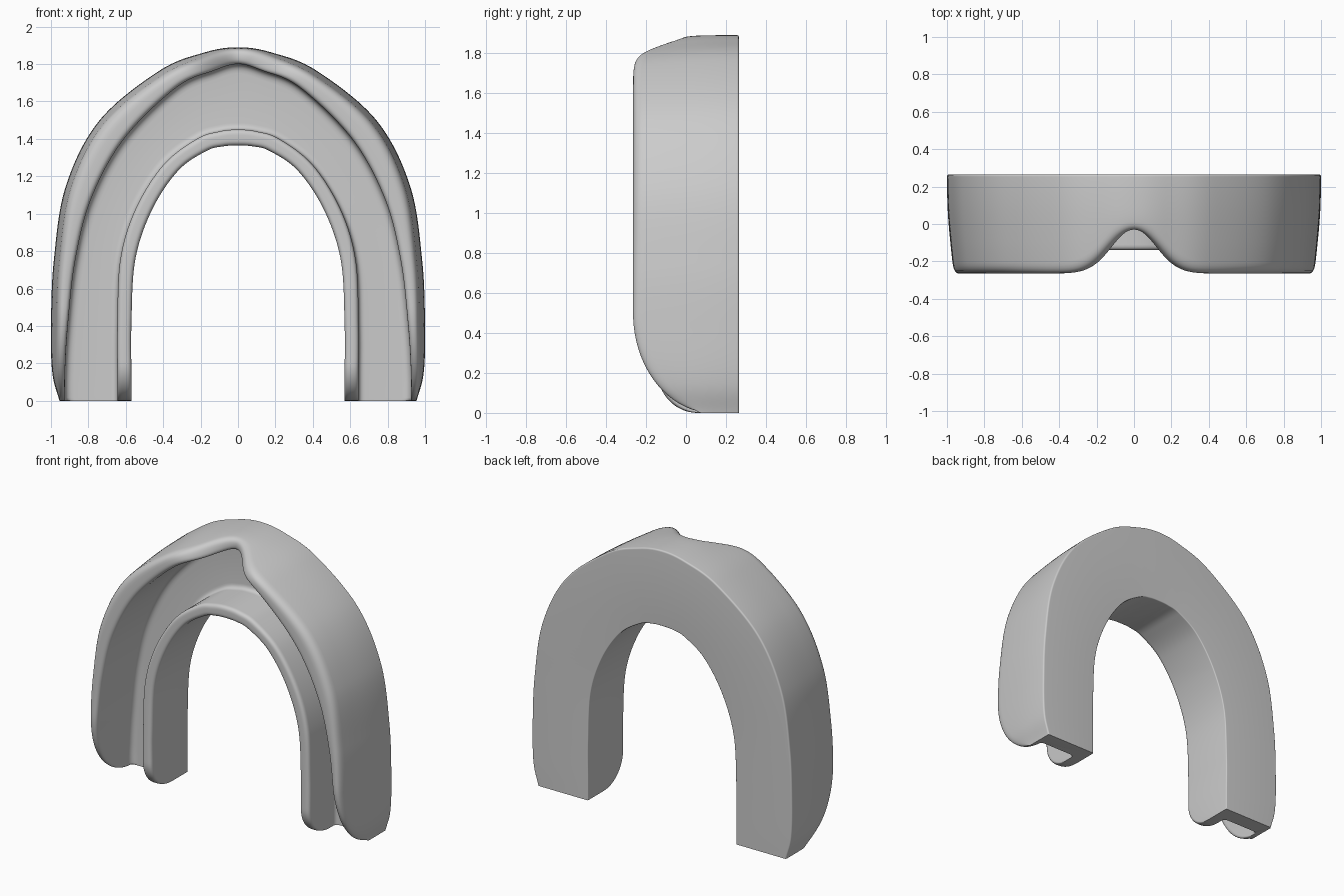
import bpy, bmesh, math
from mathutils import Vector

if "Cube" in bpy.data.objects:
    bpy.data.objects.remove(bpy.data.objects["Cube"])

# Half-arch guide curves in (x, z), from leg end to the crown
OUTER = [(.955, 0), (.993, .15), (1, .4), (.985, .75), (.92, 1.15),
         (.74, 1.5), (.42, 1.765), (.18, 1.862), (0, 1.89)]
CH_OUT = [(.925, 0), (.925, .15), (.91, .4), (.87, .75), (.785, 1.08),
          (.61, 1.4), (.33, 1.675), (.13, 1.765), (0, 1.80)]
CH_IN = [(.645, 0), (.645, .15), (.645, .4), (.63, .75), (.55, 1.02),
         (.40, 1.26), (.22, 1.40), (.1, 1.44), (0, 1.45)]
INNER = [(.57, 0), (.57, .15), (.57, .4), (.55, .75), (.46, 1.02),
         (.32, 1.23), (.17, 1.335), (.08, 1.36), (0, 1.365)]
BACK, FLOOR = .265, .155


def spline(pts, u):
    """Catmull-Rom, mirrored beyond the crown so the arch stays smooth."""
    p = [Vector(q) for q in pts]
    p = [2 * p[0] - p[1]] + p + [Vector((-p[-2].x, p[-2].y))]
    i = min(int(u), len(pts) - 2)
    t = u - i
    a, b, c, d = p[i:i + 4]
    return .5 * (2 * b + (c - a) * t + (2 * a - 5 * b + 4 * c - d) * t * t
                 + (3 * b - a - 3 * c + d) * t ** 3)


def end_drop(z, length, depth):
    """Elliptical fall of a wall towards the leg end."""
    k = max(0, min(1, 1 - z / length))
    return depth * (1 - math.sqrt(1 - k * k))


def fillet(corners, steps=6):
    ring, n = [], len(corners)
    for i, (p, r) in enumerate(corners):
        a, b = corners[i - 1][0] - p, corners[(i + 1) % n][0] - p
        ra, rb = min(r, a.length * .46), min(r, b.length * .46)
        s, e = p + a.normalized() * ra, p + b.normalized() * rb
        for j in range(steps + 1):
            t = j / steps
            ring.append(s * (1 - t) ** 2 + p * 2 * t * (1 - t) + e * t * t)
    return ring


def section(u):
    o, co, ci, i = (spline(g, u) for g in (OUTER, CH_OUT, CH_IN, INNER))
    z = max(o.y, 0)
    notch = .235 * math.exp(-(abs(co.x) / .155) ** 2)
    h_out = -.265 + notch + end_drop(z, .5, .4)
    h_in = -.14 + end_drop(z, .2, .2)
    across = (o - co).normalized()
    if u < 1:
        across = Vector((1, 0))
    lean = .035 * max(0, min(1, (.1 - h_out) / .36))

    def at(p, y):
        return Vector((p.x, y, p.y))
    return fillet([(at(i, BACK), .008), (at(i, h_in), .03),
                   (at(ci, h_in), .03), (at(ci, FLOOR), .035),
                   (at(co, FLOOR), .05), (at(co, h_out), .035),
                   (at(o - across * lean, h_out), .06),
                   (at(o - across * lean * .1, .05), .15),
                   (at(o, BACK), .012)])


# U-shaped tray: half arch lofted, then mirrored
stations = [(k / 24) ** 1.6 for k in range(24)] + [1 + k / 12 for k in range(85)]
bm = bmesh.new()
rings = [[bm.verts.new(p) for p in section(u)] for u in stations]
n = len(rings[0])
for v in rings[-1]:
    v.co.x = 0
for r, s in zip(rings, rings[1:]):
    for k in range(n):
        bm.faces.new((r[k], r[(k + 1) % n], s[(k + 1) % n], s[k]))
bm.faces.new(rings[0])
bmesh.ops.mirror(bm, geom=bm.verts[:] + bm.edges[:] + bm.faces[:],
                 axis='X', merge_dist=.0001)
bmesh.ops.remove_doubles(bm, verts=bm.verts[:], dist=.00005)
bmesh.ops.recalc_face_normals(bm, faces=bm.faces[:])
mesh = bpy.data.meshes.new("mouth_guard_tray")
bm.to_mesh(mesh)
bm.free()
tray = bpy.data.objects.new("mouth_guard_tray", mesh)
bpy.context.collection.objects.link(tray)
bpy.context.view_layer.objects.active = tray
tray.select_set(True)
bpy.ops.object.shade_smooth_by_angle(angle=math.radians(40))
